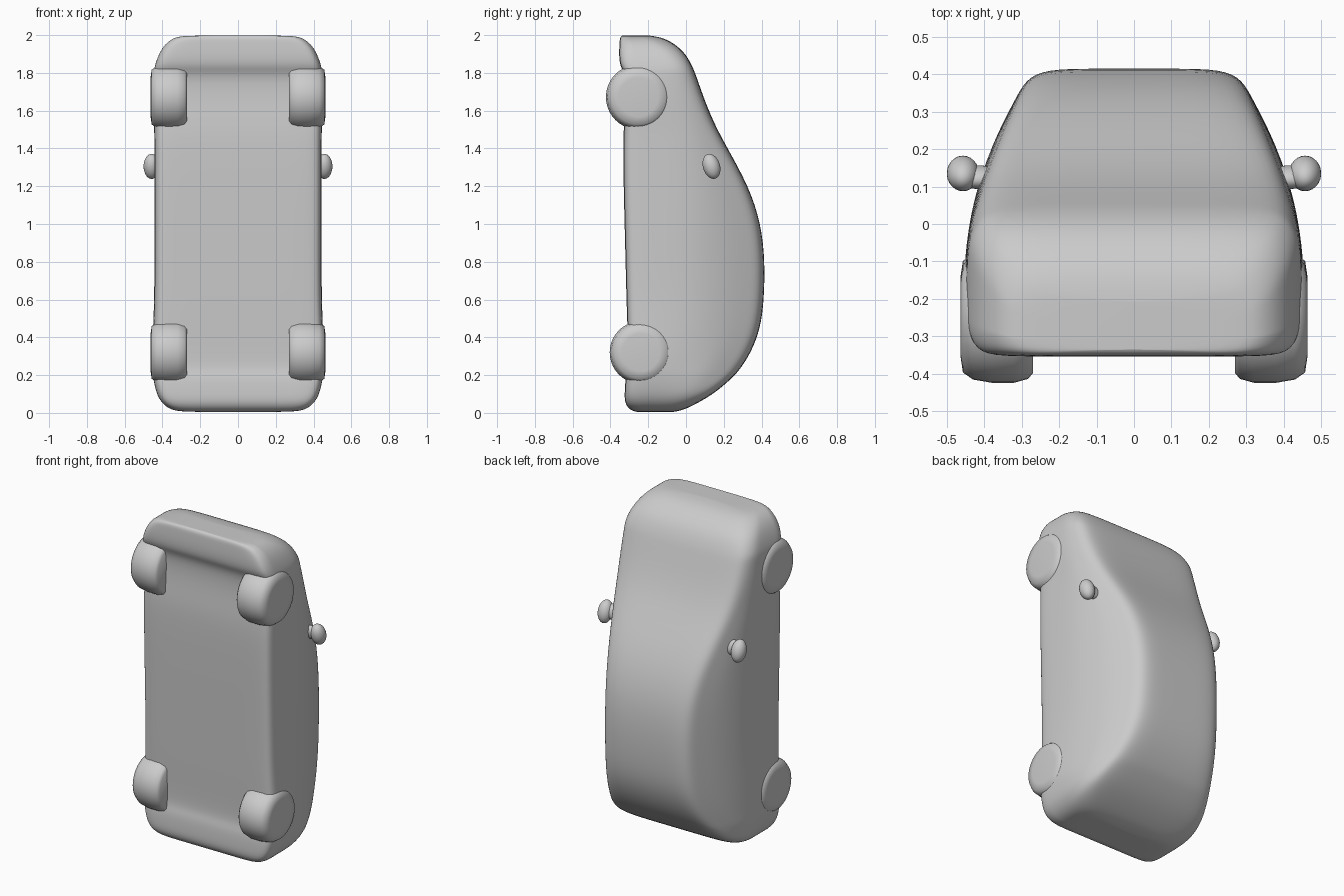
import bpy, bmesh, math
from mathutils import Vector, Matrix

if "Cube" in bpy.data.objects:
    bpy.data.objects.remove(bpy.data.objects["Cube"])

grey = bpy.data.materials.new("plain grey")
grey.diffuse_color = (0.6, 0.6, 0.6, 1)
grey.use_nodes = True
grey.node_tree.nodes["Principled BSDF"].inputs["Base Color"].default_value = grey.diffuse_color


def finish(name, bm, subsurf=0):
    bmesh.ops.recalc_face_normals(bm, faces=bm.faces)
    me = bpy.data.meshes.new(name)
    bm.to_mesh(me)
    bm.free()
    me.materials.append(grey)
    for p in me.polygons:
        p.use_smooth = True
    ob = bpy.data.objects.new(name, me)
    bpy.context.collection.objects.link(ob)
    if subsurf:
        ob.modifiers.new("smooth", "SUBSURF").levels = subsurf
        ob.modifiers["smooth"].render_levels = subsurf
    return ob


def lerp(table, t):
    for (a, u), (b, v) in zip(table, table[1:]):
        if t <= b:
            return u + (v - u) * max(0, (t - a) / (b - a))
    return table[-1][1]


# Widest half width allowed at each y: the cabin sides lean inwards
LEAN = [(-0.35, 0.462), (-0.1, 0.455), (0.05, 0.435), (0.15, 0.405),
        (0.3, 0.345), (0.45, 0.285)]

# Body stations from tail to nose: z, underside y, roof y, half width
STATIONS = [
    (0.004, -0.25, -0.08, 0.27), (0.012, -0.295, -0.02, 0.35),
    (0.05, -0.325, 0.06, 0.405), (0.11, -0.325, 0.16, 0.435),
    (0.19, -0.32, 0.25, 0.45), (0.23, -0.305, 0.285, 0.455),
    (0.32, -0.305, 0.345, 0.455), (0.45, -0.31, 0.395, 0.45),
    (0.6, -0.315, 0.413, 0.444), (0.8, -0.32, 0.418, 0.443),
    (1.0, -0.325, 0.398, 0.443), (1.2, -0.33, 0.332, 0.443),
    (1.4, -0.333, 0.22, 0.443), (1.52, -0.33, 0.155, 0.443),
    (1.65, -0.315, 0.1, 0.45), (1.79, -0.315, 0.052, 0.448),
    (1.83, -0.35, 0.036, 0.443), (1.9, -0.355, 0.0, 0.42),
    (1.955, -0.352, -0.06, 0.385), (1.99, -0.35, -0.13, 0.335),
    (1.999, -0.335, -0.21, 0.27)]


def section(z, yb, yt, w):
    """Half outline, underside centre to roof centre, then mirrored."""
    h = yt - yb
    r = min(0.1, h * 0.4)
    half = [(0, yb), (w * 0.5, yb), (w - 0.06, yb), (w - 0.015, yb + 0.012),
            (w, yb + 0.06 * min(1, h / 0.3))]
    for k in (0.35, 0.6, 0.85):
        y = yb + (h - r) * k
        half.append((min(w, lerp(LEAN, y)), y))
    e = min(w, lerp(LEAN, yt - r * 0.5))
    for a in (10, 45, 80):
        c, s = math.cos(math.radians(a)), math.sin(math.radians(a))
        half.append((e - r + r * c, yt - r + r * s))
    half += [((e - r) * 0.5, yt), (0, yt)]
    full = half + [(-x, y) for x, y in reversed(half[1:-1])]
    return [Vector((x, y, z)) for x, y in full]


bm = bmesh.new()
rings = [[bm.verts.new(p) for p in section(*s)] for s in STATIONS]
for a, b in zip(rings, rings[1:]):
    n = len(a)
    for i in range(n):
        bm.faces.new((a[i], a[(i + 1) % n], b[(i + 1) % n], b[i]))
# Close both ends with strips across the width
for ring in (rings[0], rings[-1]):
    n = len(ring)
    for i in range(n // 2):
        j, k = (n - i) % n, n - i - 1
        quad = []
        for v in (ring[i], ring[i + 1], ring[k], ring[j]):
            if v not in quad:
                quad.append(v)
        bm.faces.new(quad)
finish("car_body", bm, 2)


# Wheels: rounded discs spun about the x axis
def wheel(name, side, y, z, radius):
    prof = [(0.27, 0), (0.27, 0.85), (0.283, 0.94), (0.32, 1.0), (0.38, 1.0),
            (0.43, 0.95), (0.457, 0.84), (0.463, 0.6), (0.458, 0)]
    bm = bmesh.new()
    vs = [bm.verts.new((side * x, y, z + r * radius)) for x, r in prof]
    es = [bm.edges.new(p) for p in zip(vs, vs[1:])]
    bmesh.ops.spin(bm, geom=vs + es, cent=(0, y, z), axis=(1, 0, 0),
                   angle=math.tau, steps=40)
    bmesh.ops.remove_doubles(bm, verts=bm.verts, dist=0.0005)
    finish(name, bm)


# Mirrors: a tilted rounded housing on a short arm
def ball(bm, centre, size, tilt=0):
    m = (Matrix.Translation(centre) @ Matrix.Rotation(tilt, 4, "X")
         @ Matrix.Diagonal((*size, 1)))
    bmesh.ops.create_uvsphere(bm, u_segments=24, v_segments=14, radius=1, matrix=m)


for side, tag in ((1, "right"), (-1, "left")):
    wheel("front_wheel_" + tag, side, -0.252, 1.672, 0.172)
    wheel("rear_wheel_" + tag, side, -0.238, 0.32, 0.166)
    bm = bmesh.new()
    ball(bm, (side * 0.457, 0.135, 1.305), (0.043, 0.045, 0.068), 0.3)
    ball(bm, (side * 0.415, 0.125, 1.31), (0.06, 0.03, 0.045), 0.3)
    finish("side_mirror_" + tag, bm)
